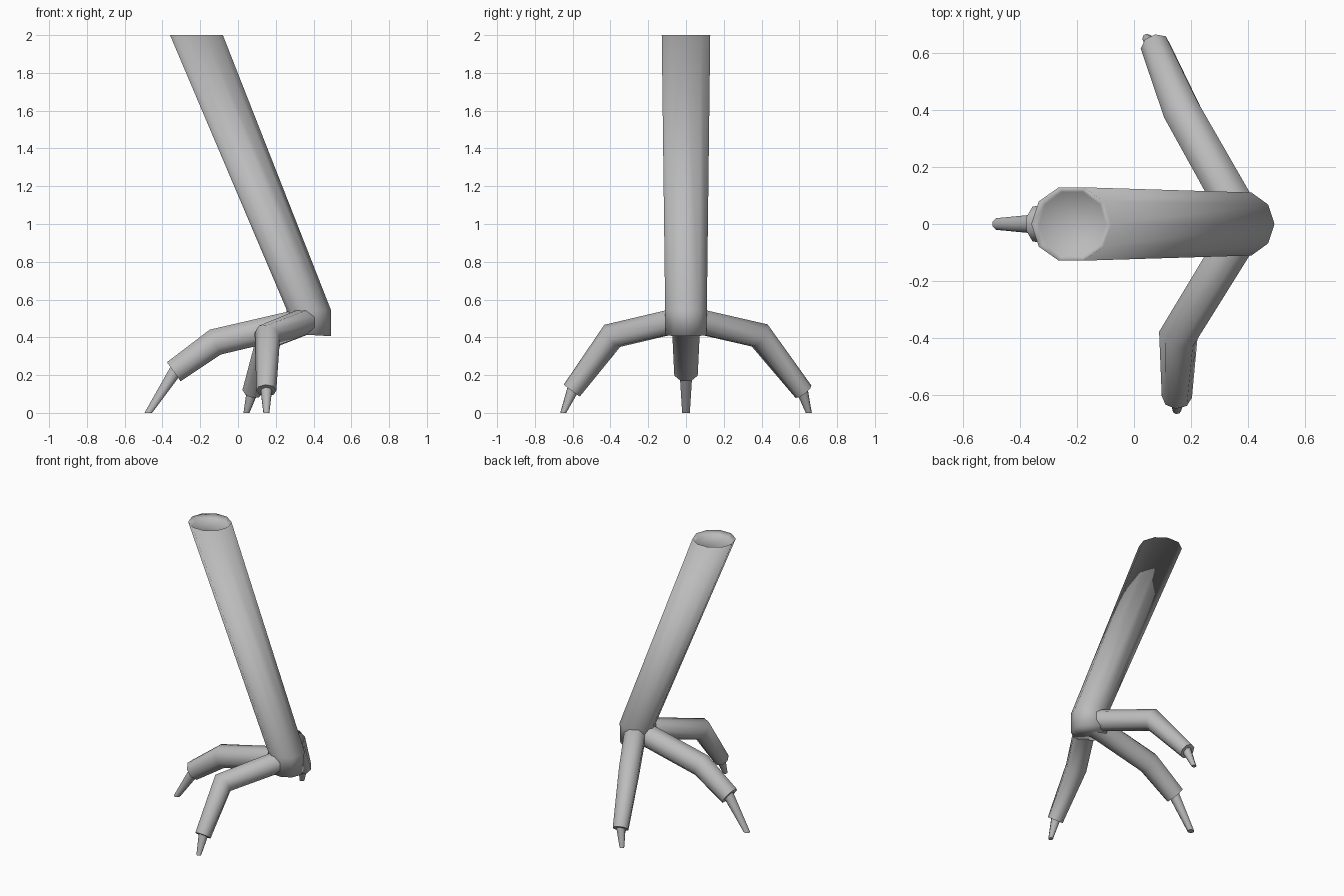
import bpy, bmesh, math
from mathutils import Vector

if "Cube" in bpy.data.objects:
    bpy.data.objects.remove(bpy.data.objects["Cube"])

# Mid-grey scaly skin
SKIN = bpy.data.materials.new("dark_grey")
SKIN.diffuse_color = (0.5, 0.5, 0.5, 1)
SKIN.use_nodes = True
SKIN.node_tree.nodes["Principled BSDF"].inputs["Base Color"].default_value = SKIN.diffuse_color


def finish(name, bm, angle=None):
    bmesh.ops.recalc_face_normals(bm, faces=bm.faces)
    mesh = bpy.data.meshes.new(name)
    bm.to_mesh(mesh)
    bm.free()
    mesh.materials.append(SKIN)
    ob = bpy.data.objects.new(name, mesh)
    bpy.context.collection.objects.link(ob)
    bpy.ops.object.select_all(action='DESELECT')
    ob.select_set(True)
    bpy.context.view_layer.objects.active = ob
    if angle is None:
        bpy.ops.object.shade_smooth()
    else:
        bpy.ops.object.shade_smooth_by_angle(angle=math.radians(angle))
    return ob


def loft(name, rings, sides, side, phase=0.0, angle=None, fan=False):
    """Skin rings given as (centre, normal, width radius, height radius)."""
    bm = bmesh.new()
    loops = []
    for c, n, ru, rv in rings:
        c, n = Vector(c), Vector(n).normalized()
        u = (side - n * n.dot(side)).normalized()
        v = n.cross(u)
        loop = []
        for i in range(sides):
            a = 2 * math.pi * (i + phase) / sides
            loop.append(bm.verts.new(c + u * ru * math.cos(a) + v * rv * math.sin(a)))
        loops.append(loop)
    for a, b in zip(loops, loops[1:]):
        for i in range(sides):
            j = (i + 1) % sides
            bm.faces.new((a[i], a[j], b[j], b[i]))
    if fan:
        mid = bm.verts.new(rings[0][0])
        for i in range(sides):
            bm.faces.new((loops[0][i], loops[0][(i + 1) % sides], mid))
    else:
        bm.faces.new(loops[0])
    bm.faces.new(loops[-1])
    return finish(name, bm, angle)


# Leaning shank with a slightly sunken top and a short upright ankle
UP = (0, 0, 1)
loft("leg", [((-0.215, 0, 1.975), UP, 0.117, 0.118),
             ((-0.22, 0, 2.0), UP, 0.14, 0.135),
             ((0.375, 0, 0.545), UP, 0.117, 0.116),
             ((0.375, 0, 0.413), (0.06, 0, 1), 0.117, 0.114)],
     10, Vector((1, 0, 0)), fan=True)


def toe(name, root, root_n, knuckle, tip, point, radii, claw_r):
    root, knuckle, tip, point = map(Vector, (root, knuckle, tip, point))
    d1 = (knuckle - root).normalized()
    d2 = (tip - knuckle).normalized()
    side = Vector((d1.y, -d1.x, 0)).normalized()
    # Two-bone toe, mitred at the knuckle
    loft(name, [(root, root_n, radii[0], radii[1]),
                (knuckle, d1 + d2, radii[2], radii[2] * 1.04),
                (tip, d2, radii[3], radii[3])],
         8, side, phase=0.5, angle=50)
    # Tapered claw cut level with the ground
    d3 = (point - tip).normalized()
    loft(name + "_claw", [(tip - d2 * 0.015, d3, claw_r[0], claw_r[0]),
                          (point, (0, 0, -1), claw_r[1], claw_r[1])],
         8, side, phase=0.5, angle=50)


toe("middle_toe", (0.36, 0, 0.487), (-1, 0, -0.22), (-0.12, 0, 0.375),
    (-0.34, 0, 0.218), (-0.475, 0, 0), (0.08, 0.075, 0.075, 0.067), (0.037, 0.022))
toe("left_toe", (0.345, 0.08, 0.481), (-0.2, 1, -0.1), (0.17, 0.39, 0.41),
    (0.075, 0.622, 0.112), (0.045, 0.65, 0), (0.077, 0.07, 0.07, 0.053), (0.032, 0.016))
toe("right_toe", (0.345, -0.08, 0.481), (-0.2, -1, -0.1), (0.155, -0.39, 0.408),
    (0.15, -0.605, 0.118), (0.15, -0.65, 0), (0.077, 0.07, 0.07, 0.053), (0.032, 0.016))
